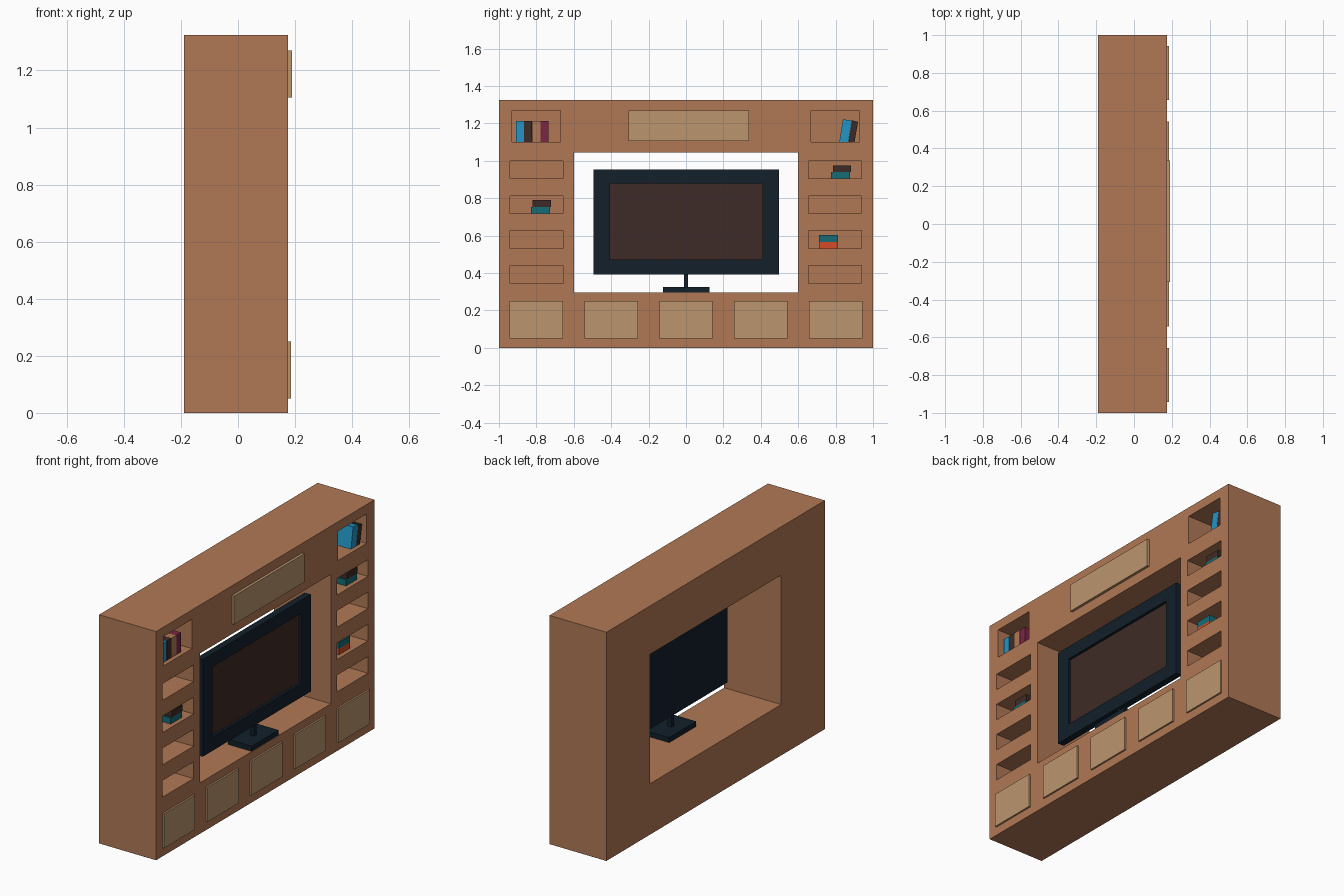
import bpy, bmesh
from mathutils import Matrix, Vector

if "Cube" in bpy.data.objects:
    bpy.data.objects.remove(bpy.data.objects["Cube"])


def material(name, rgb):
    m = bpy.data.materials.new(name)
    m.diffuse_color = (*rgb, 1)
    m.use_nodes = True
    m.node_tree.nodes["Principled BSDF"].inputs["Base Color"].default_value = m.diffuse_color
    return m


WOOD = material("wood", (0.44, 0.19, 0.09))
TAN = material("tan_panel", (0.50, 0.30, 0.155))
BLACK = material("tv_black", (0.006, 0.014, 0.023))
SCREEN = material("screen_brown", (0.048, 0.024, 0.020))
BLUE = material("blue", (0.017, 0.30, 0.56))
TEAL = material("teal", (0.008, 0.15, 0.18))
ORANGE = material("orange", (0.66, 0.07, 0.02))
WINE = material("wine", (0.19, 0.02, 0.06))


def boxes(name, spans, mat=None):
    """One object made of boxes given as (x0, x1, y0, y1, z0, z1)."""
    bm = bmesh.new()
    for x0, x1, y0, y1, z0, z1 in spans:
        c = Vector((x0 + x1, y0 + y1, z0 + z1)) / 2
        bmesh.ops.create_cube(bm, size=1, matrix=Matrix.Translation(c)
                              @ Matrix.Diagonal((x1 - x0, y1 - y0, z1 - z0, 1)))
    me = bpy.data.meshes.new(name)
    bm.to_mesh(me)
    bm.free()
    ob = bpy.data.objects.new(name, me)
    bpy.context.collection.objects.link(ob)
    if mat:
        me.materials.append(mat)
    return ob


def carve(ob, spans):
    """Cut boxes out of an object."""
    cutter = boxes("cutter", spans)
    cutter.hide_render = True
    mod = ob.modifiers.new("carve", 'BOOLEAN')
    mod.operation, mod.solver, mod.object = 'DIFFERENCE', 'EXACT', cutter
    bpy.context.view_layer.objects.active = ob
    bpy.ops.object.modifier_apply(modifier=mod.name)
    bpy.data.objects.remove(cutter)


FACE = 0.175            # open face of the cabinet
NICHE = FACE - 0.29     # back of the shelf niches

# Cabinet with a central opening and shelf niches on both sides
cabinet = boxes("cabinet", [(-0.19, FACE, -1, 1, 0, 1.325)], WOOD)
cuts = [(-0.3, 0.3, -0.6, 0.6, 0.295, 1.045)]
for c in (-0.8, 0.797):
    for i in range(4):
        z = 0.343 + 0.187 * i
        cuts.append((NICHE, 0.3, c - 0.142, c + 0.142, z, z + 0.096))
    cuts.append((NICHE, 0.3, c - 0.13, c + 0.13, 1.10, 1.27))
carve(cabinet, cuts)

# Cupboard doors and top panel
for i in range(5):
    y = -0.8 + 0.4 * i
    boxes(f"cupboard_door_{i + 1}",
          [(FACE - 0.005, 0.185, y - 0.143, y + 0.143, 0.05, 0.25)], TAN)
boxes("top_panel", [(FACE - 0.005, 0.19, -0.307, 0.337, 1.105, 1.27)], TAN)

# Television: recessed frame, screen, pole and base
frame = boxes("tv_frame", [(0.08, 0.12, -0.494, 0.496, 0.392, 0.954)], BLACK)
carve(frame, [(0.103, 0.2, -0.406, 0.41, 0.472, 0.878)])
boxes("tv_screen", [(0.10, 0.104, -0.406, 0.41, 0.472, 0.878)], SCREEN)
boxes("tv_pole", [(0.085, 0.11, -0.012, 0.012, 0.32, 0.40)], BLACK)
boxes("tv_base", [(0.02, 0.173, -0.122, 0.125, 0.295, 0.324)], BLACK)


def book(name, y0, y1, z0, z1, mat, lean=0):
    ob = boxes(name, [(-0.02, 0.15, y0, y1, z0, z1)], mat)
    for v in ob.data.vertices:      # shift the top sideways to lean the book
        if v.co.z > (z0 + z1) / 2:
            v.co.y += lean
            if lean and v.co.y > (y0 + y1) / 2 + lean:
                v.co.z -= 0.008


# Upright row on the top left
for i, m in enumerate((BLUE, SCREEN, WOOD, WINE)):
    y = -0.91 + 0.044 * i
    book(f"upright_book_{i + 1}", y, y + 0.043, 1.10, 1.212, m)

# Leaning pair on the top right
book("leaning_book_1", 0.82, 0.868, 1.10, 1.222, BLUE, 0.019)
book("leaning_book_2", 0.869, 0.901, 1.10, 1.216, SCREEN, 0.019)

# Flat stacks of two
for i, (y, z, low, high) in enumerate(((-0.83, 0.717, TEAL, SCREEN),
                                       (0.775, 0.904, TEAL, SCREEN),
                                       (0.71, 0.53, ORANGE, TEAL))):
    shift = 0.01 if high is SCREEN else 0
    book(f"stack_{i + 1}_lower_book", y, y + 0.102, z, z + 0.035, low)
    book(f"stack_{i + 1}_upper_book", y + shift, y + 0.102 + shift / 2,
         z + 0.035, z + 0.072, high)
